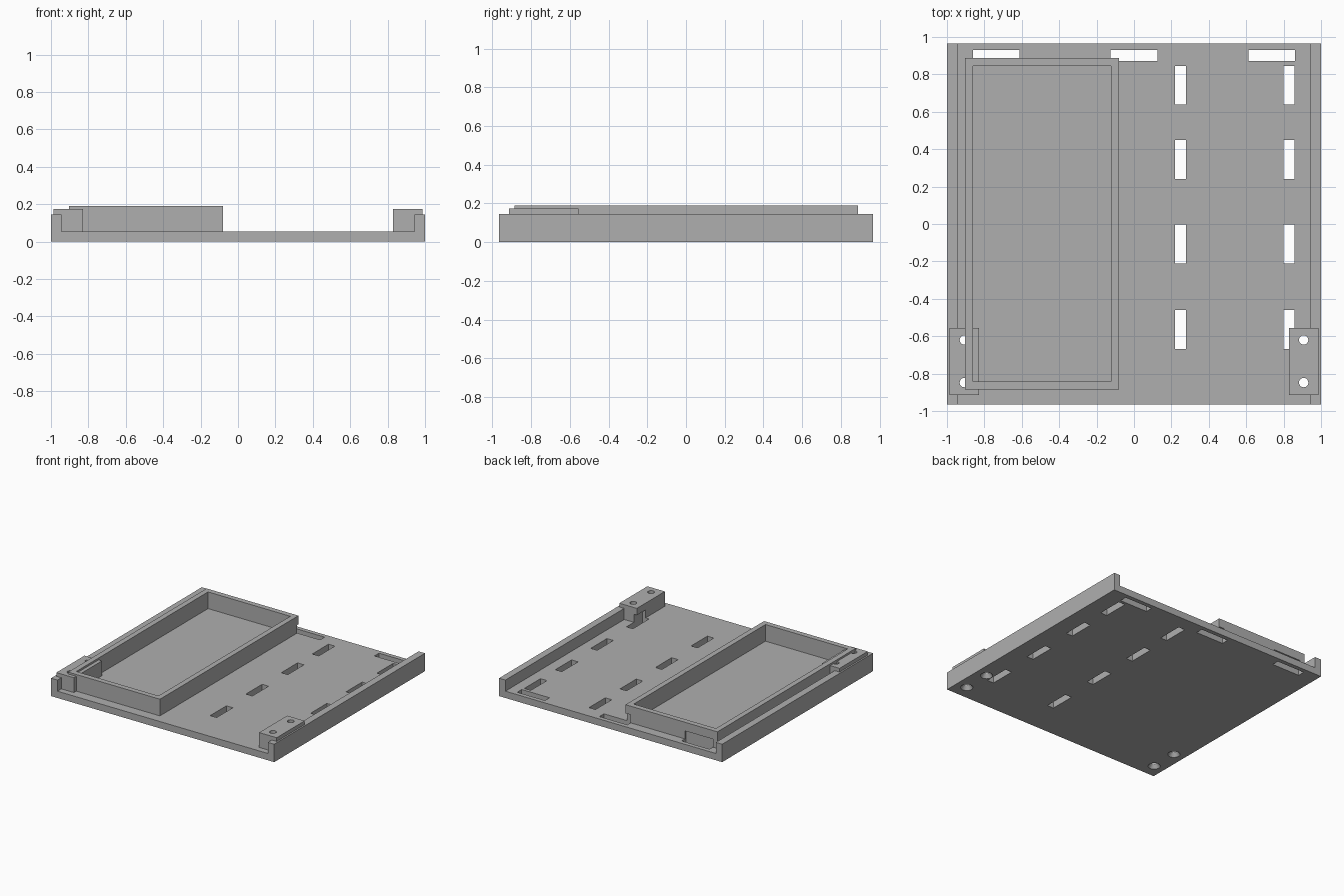
import bpy
import bmesh
from mathutils import Matrix, Vector

if "Cube" in bpy.data.objects:
    bpy.data.objects.remove(bpy.data.objects["Cube"], do_unlink=True)

grey = bpy.data.materials.new("plain grey")
grey.use_nodes = True
grey.diffuse_color = (0.43, 0.43, 0.43, 1)
grey.node_tree.nodes["Principled BSDF"].inputs["Base Color"].default_value = grey.diffuse_color

FLOOR = 0.055      # thickness of the base plate
DEPTH = 0.965      # half depth of the base plate


def finish(name, bm):
    bmesh.ops.recalc_face_normals(bm, faces=bm.faces)
    mesh = bpy.data.meshes.new(name)
    bm.to_mesh(mesh)
    bm.free()
    mesh.materials.append(grey)
    obj = bpy.data.objects.new(name, mesh)
    bpy.context.collection.objects.link(obj)
    return obj


def boxes(name, extents):
    """One object made of boxes given as (x range, y range, z range)."""
    bm = bmesh.new()
    for ranges in extents:
        low, high = (Vector(corner) for corner in zip(*ranges))
        place = Matrix.Translation((low + high) / 2) @ Matrix.Diagonal((high - low).to_4d())
        bmesh.ops.create_cube(bm, size=1, matrix=place)
    return finish(name, bm)


def cones(name, spots, r_low, r_high, z_low, z_high):
    bm = bmesh.new()
    for x, y in spots:
        bmesh.ops.create_cone(bm, cap_ends=True, segments=32, radius1=r_low, radius2=r_high,
                              depth=z_high - z_low,
                              matrix=Matrix.Translation((x, y, (z_low + z_high) / 2)))
    return finish(name, bm)


def cut(obj, *cutters):
    bpy.context.view_layer.objects.active = obj
    for cutter in cutters:
        mod = obj.modifiers.new("cut", "BOOLEAN")
        mod.operation = "DIFFERENCE"
        mod.solver = "EXACT"
        mod.object = cutter
        bpy.ops.object.modifier_apply(modifier=mod.name)


# Base plate with raised side rails, as one extruded channel profile
half = [(1, 0), (1, 0.145), (0.943, 0.145), (0.943, FLOOR)]
profile = half + [(-x, z) for x, z in reversed(half)]
bm = bmesh.new()
face = bm.faces.new([bm.verts.new((x, -DEPTH, z)) for x, z in profile])
extruded = bmesh.ops.extrude_face_region(bm, geom=[face])["geom"]
bmesh.ops.translate(bm, vec=(0, 2 * DEPTH, 0),
                    verts=[v for v in extruded if isinstance(v, bmesh.types.BMVert)])
base = finish("base_plate", bm)

# Screw blocks over the front ends of the rails
blocks = [boxes(name, [(xs, (-0.915, -0.556), (FLOOR, 0.175))])
          for name, xs in (("left_screw_block", (0.83, 0.987)),
                           ("right_screw_block", (-0.987, -0.83)))]

# Open rectangular tray
tray = boxes("tray_wall", [((-0.903, -0.08), (-0.885, 0.888), (FLOOR, 0.19))])
tray_inside = boxes("tray_inside_cutter", [((-0.86, -0.123), (-0.842, 0.845), (0, 1))])

# Ventilation slots: a row at the back and two columns on the open side
slot_z = (-0.1, 0.12)
slots = [((x - 0.125, x + 0.125), (0.872, 0.93), slot_z) for x in (-0.737, 0, 0.737)]
for x in (0.248, 0.828):
    for y in (0.742, 0.345, -0.108, -0.565):
        slots.append(((x - 0.029, x + 0.029), (y - 0.104, y + 0.104), slot_z))
slot_cutter = boxes("slot_cutter", slots)

# Screw holes, countersunk from below
spots = [(x, y) for x in (-0.907, 0.907) for y in (-0.62, -0.848)]
hole_cutter = cones("hole_cutter", spots, 0.025, 0.025, -0.1, 0.3)
sink_cutter = cones("countersink_cutter", spots, 0.049, 0.025, -0.005, 0.03)

cut(base, slot_cutter, hole_cutter, sink_cutter)
for block in blocks:
    cut(block, slot_cutter, hole_cutter)
cut(tray, tray_inside, slot_cutter)

for cutter in (tray_inside, slot_cutter, hole_cutter, sink_cutter):
    bpy.data.objects.remove(cutter, do_unlink=True)
